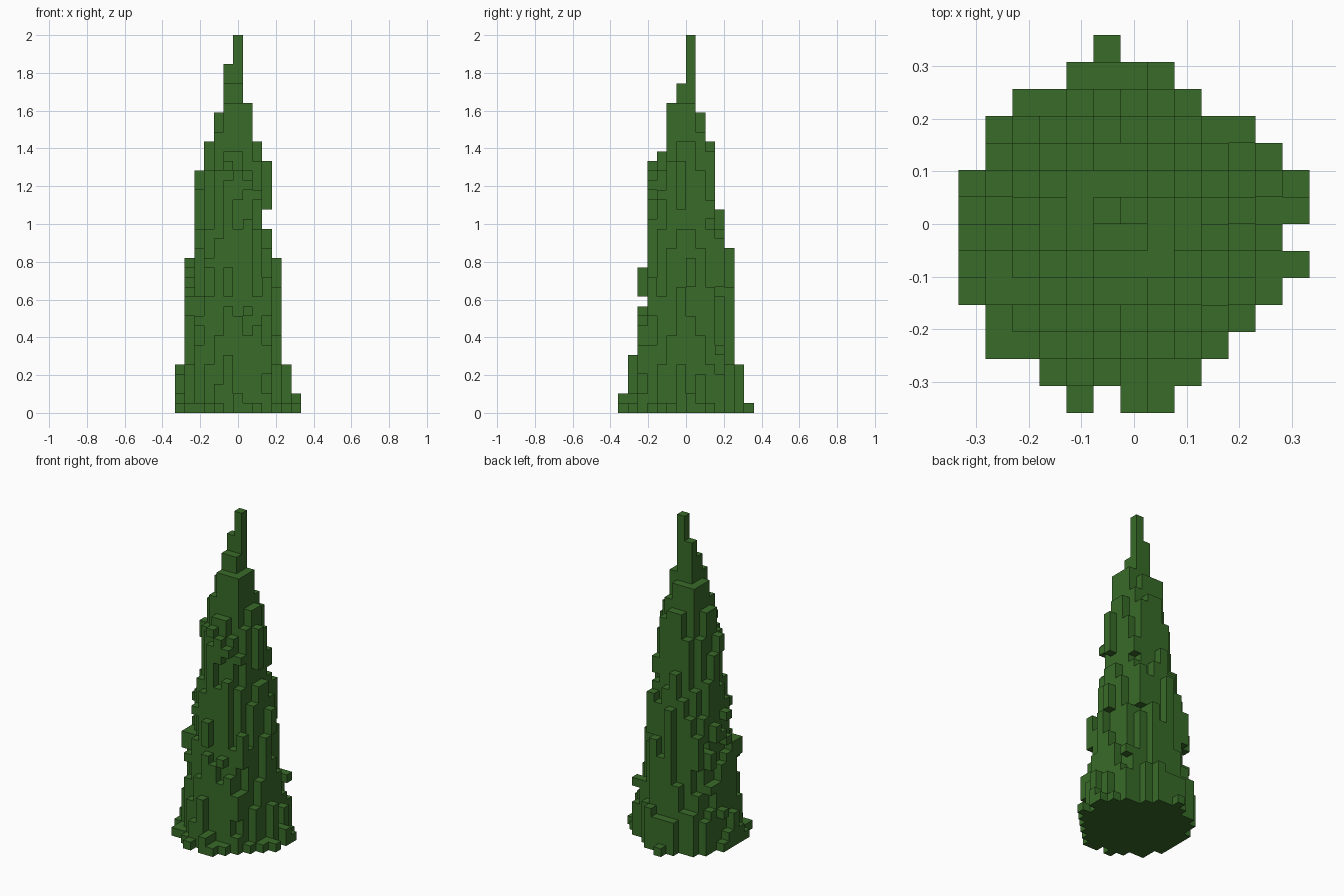
import bpy
import bmesh
import random
from mathutils import Vector

random.seed(5)
if "Cube" in bpy.data.objects:
    bpy.data.objects.remove(bpy.data.objects["Cube"], do_unlink=True)

LAYERS = 39
S = 2 / LAYERS                # block size
AXIS = Vector((5.5, 6.5))     # trunk line in block units

# Height of each slice of blocks, across and front to back
TOP_X = [5, 16, 25, 28, 31, 36, 39, 32, 28, 26, 16, 5, 2]
TOP_Y = [2, 6, 15, 26, 27, 32, 34, 39, 31, 28, 21, 17, 5, 1]
# First and last block of each row of the footprint, front to back
ROWS = [(4, 7), (3, 8), (1, 9), (1, 10), (0, 11), (0, 12), (0, 11),
        (0, 12), (0, 12), (1, 11), (1, 10), (2, 8), (4, 7), (5, 5)]
NX, NY = len(TOP_X), len(TOP_Y)
# Core taper as (layer, radius)
TAPER = [(0, 5.75), (9, 4.6), (18, 3.6), (27, 2.6), (31, 1.6), (34, 0.7), (39, 0.4)]


def distance(i, j):
    return (Vector((i, j)) - AXIS).length


def allowed(i, j, k):
    notch = (i == 9 and k in (19, 20)) or (j == 2 and k == 11) or (i, j) == (5, 0)
    inside = ROWS[j][0] <= i <= ROWS[j][1]
    return inside and not notch and k < TOP_X[i] and k < TOP_Y[j]


def core_radius(k):
    for (k0, r0), (k1, r1) in zip(TAPER, TAPER[1:]):
        if k <= k1:
            return r0 + (r1 - r0) * (k - k0) / (k1 - k0)


# Solid tapered core, with ragged upright tufts up to one block proud of it
cells = set()
for i in range(NX):
    for j in range(NY):
        k = 0
        while k < LAYERS:
            tuft = random.choice((0, 0, 0, 0, 0.4, 0.8))
            for z in range(k, min(k + random.randint(2, 5), LAYERS)):
                if allowed(i, j, z) and (z == 0 or distance(i, j) < core_radius(z) + tuft):
                    cells.add((i, j, z))
                k = z + 1

# Fill any slice that the tufts left short of its height
for k in range(LAYERS):
    for axis, count in ((0, NX), (1, NY)):
        for n in range(count):
            line = [(i, j, k) for i in range(NX) for j in range(NY)
                    if (i, j)[axis] == n and allowed(i, j, k)]
            if line and not any(c in cells for c in line):
                cells.add(min(line, key=lambda c: distance(c[0], c[1])))

# Skin the blocks, keeping only the exposed sides
bm = bmesh.new()
corners = {}


def corner(p):
    key = tuple(round(c) for c in p)
    if key not in corners:
        x, y, z = key
        corners[key] = bm.verts.new(((x - NX / 2) * S, (y - NY / 2) * S, z * S))
    return corners[key]


for cell in sorted(cells):
    centre = Vector(cell) + Vector((0.5, 0.5, 0.5))
    for axis in range(3):
        for sign in (-1, 1):
            n = Vector((0, 0, 0))
            n[axis] = sign
            if tuple(int(c) for c in Vector(cell) + n) in cells:
                continue
            u = Vector((0, 0, 0))
            u[(axis + 1) % 3] = 1
            v = n.cross(u)
            bm.faces.new([corner(centre + (n + a * u + b * v) / 2)
                          for a, b in ((-1, -1), (1, -1), (1, 1), (-1, 1))])

mesh = bpy.data.meshes.new("conifer_foliage")
bm.to_mesh(mesh)
bm.free()

# Leaf green
green = bpy.data.materials.new("leaf_green")
green.use_nodes = True
colour = (0.04, 0.147, 0.022, 1)
green.diffuse_color = colour
green.node_tree.nodes["Principled BSDF"].inputs["Base Color"].default_value = colour
mesh.materials.append(green)

foliage = bpy.data.objects.new("conifer_foliage", mesh)
bpy.context.collection.objects.link(foliage)
